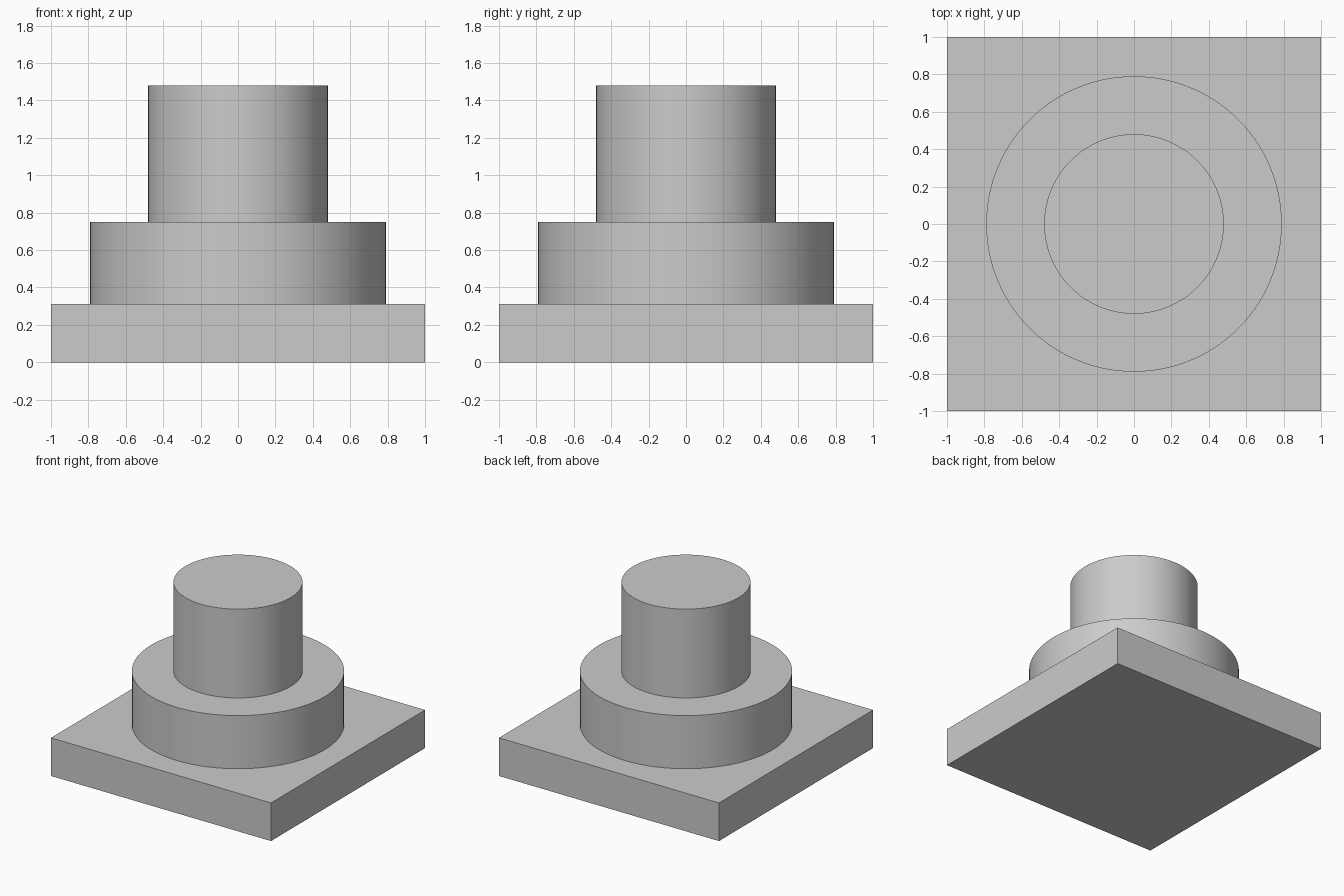
import bpy
import math

if "Cube" in bpy.data.objects:
    bpy.data.objects.remove(bpy.data.objects["Cube"], do_unlink=True)

# One plain grey for the whole model
grey = bpy.data.materials.new("light_grey")
grey.use_nodes = True
colour = (0.6, 0.6, 0.6, 1)
grey.diffuse_color = colour
grey.node_tree.nodes["Principled BSDF"].inputs["Base Color"].default_value = colour

PLATE_TOP, COLLAR_TOP, POST_TOP = 0.313, 0.75, 1.48


def finish(name):
    obj = bpy.context.object
    obj.name = name
    obj.data.name = name
    obj.data.materials.append(grey)
    return obj


def round_part(name, radius, bottom, top):
    bpy.ops.mesh.primitive_cylinder_add(
        vertices=128, radius=radius, depth=top - bottom,
        location=(0, 0, (bottom + top) / 2))
    finish(name)
    bpy.ops.object.shade_smooth_by_angle(angle=math.radians(30))


# Square base plate
bpy.ops.mesh.primitive_cube_add(size=1, location=(0, 0, PLATE_TOP / 2))
plate = finish("base_plate")
plate.scale = (2, 2, PLATE_TOP)
bpy.ops.object.transform_apply(location=False, rotation=False, scale=True)

# Wide collar and narrower post stacked on the plate
round_part("collar", 0.79, PLATE_TOP, COLLAR_TOP)
round_part("post", 0.48, COLLAR_TOP, POST_TOP)
